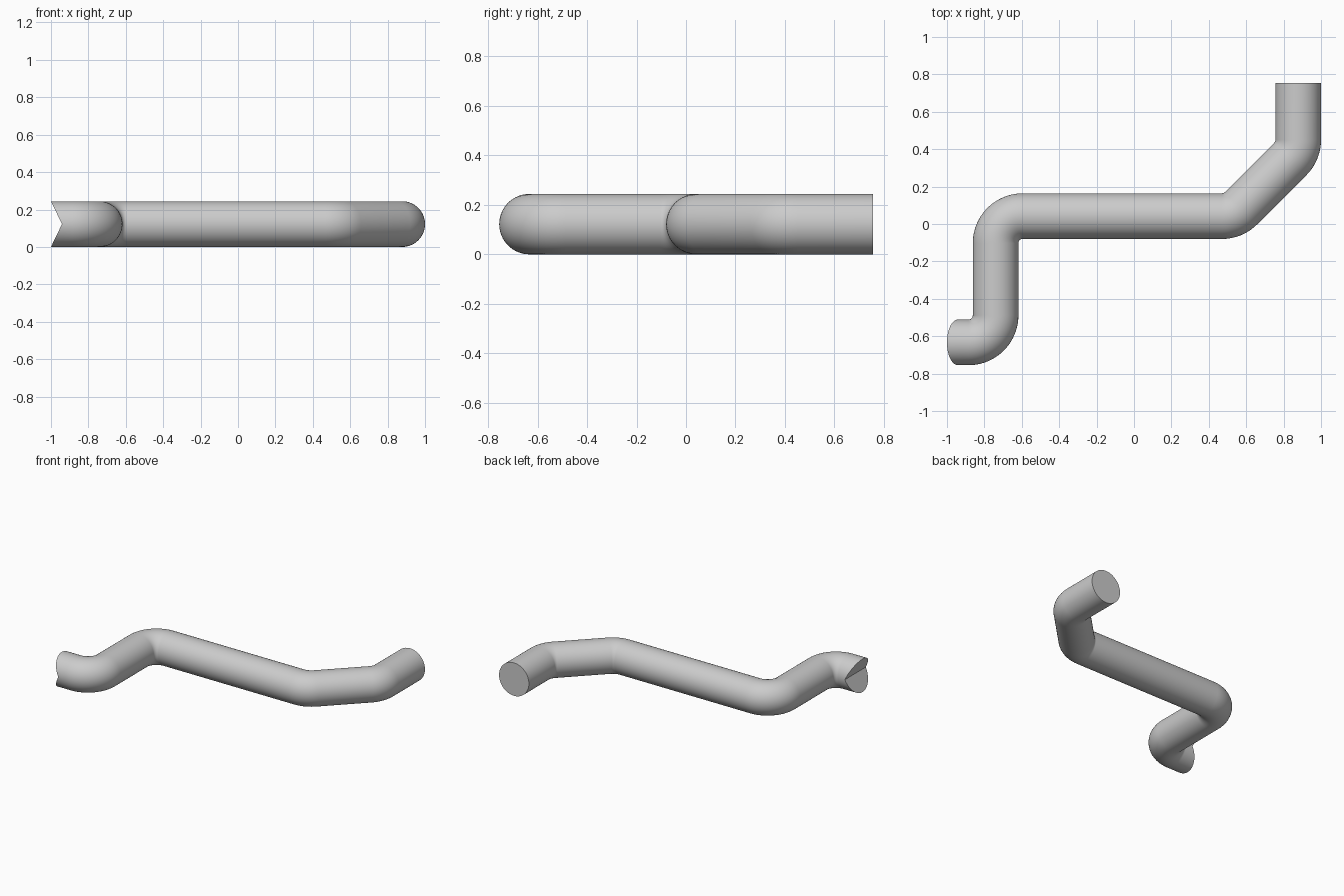
import bpy, bmesh, math
from mathutils import Vector

if "Cube" in bpy.data.objects:
    bpy.data.objects.remove(bpy.data.objects["Cube"])

R = 0.122        # tube radius
BEND = 0.145     # centreline bend radius
SIDES = 64
NOTCH = 0.059    # depth of the V-shaped mouth

# Centreline corners in plan, from the flat end to the notched end
corners = [Vector(p) for p in [(0.878, 0.755), (0.878, 0.390), (0.530, 0.042),
                               (-0.740, 0.042), (-0.740, -0.633), (-1.0, -0.633)]]


def rounded_path(pts, radius):
    """Return (point, direction) pairs with every corner turned into an arc."""
    out = [(pts[0], (pts[1] - pts[0]).normalized())]
    for a, b, c in zip(pts, pts[1:], pts[2:]):
        d0, d1 = (b - a).normalized(), (c - b).normalized()
        turn = math.atan2(d0.x * d1.y - d0.y * d1.x, d0.dot(d1))
        side = Vector((-d0.y, d0.x)) * math.copysign(1, turn)
        start = b - d0 * radius * math.tan(abs(turn) / 2)
        centre = start + side * radius
        steps = max(2, round(abs(turn) / math.radians(4.5)))
        for i in range(steps + 1):
            t = abs(turn) * i / steps
            p = centre + (d0 * math.sin(t) - side * math.cos(t)) * radius
            out.append((p, d0 * math.cos(t) + side * math.sin(t)))
    out.append((pts[-1], (pts[-1] - pts[-2]).normalized()))
    return out


# Sweep a circle along the centreline
bm = bmesh.new()
rings = []
for p, d in rounded_path(corners, BEND):
    n = Vector((-d.y, d.x))
    ring = []
    for k in range(SIDES):
        a = 2 * math.pi * k / SIDES
        q = p + n * R * math.cos(a)
        ring.append(bm.verts.new((q.x, q.y, R + R * math.sin(a))))
    rings.append(ring)

# Notched mouth: push the end ring in towards mid height
for v in rings[-1]:
    v.co.x += NOTCH * (1 - abs(v.co.z - R) / R)

for r0, r1 in zip(rings, rings[1:]):
    for k in range(SIDES):
        j = (k + 1) % SIDES
        bm.faces.new((r0[k], r0[j], r1[j], r1[k]))

# Flat cap at one end, two sloping half caps in the mouth
half = SIDES // 2
end = rings[-1]
bm.faces.new(rings[0])
bm.faces.new(end[:half + 1])
bm.faces.new(end[half:] + end[:1])
bmesh.ops.recalc_face_normals(bm, faces=bm.faces)

mesh = bpy.data.meshes.new("bent_pipe")
bm.to_mesh(mesh)
bm.free()
pipe = bpy.data.objects.new("bent_pipe", mesh)
bpy.context.collection.objects.link(pipe)
bpy.context.view_layer.objects.active = pipe
pipe.select_set(True)
bpy.ops.object.shade_smooth_by_angle(angle=math.radians(30))
